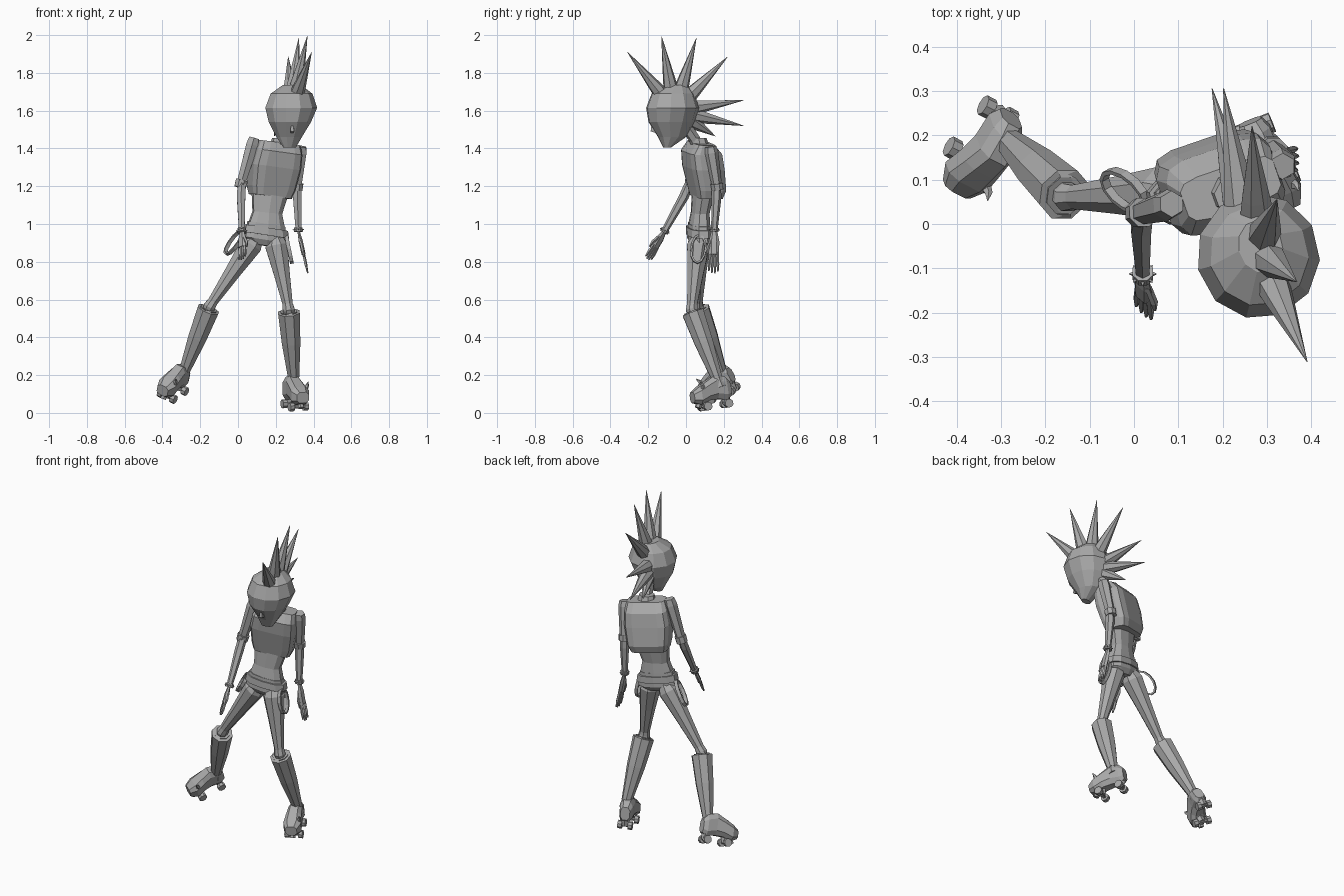
import bpy, bmesh
from math import sin, cos, pi, radians, copysign
from mathutils import Vector

cube = bpy.data.objects.get("Cube")
if cube:
    bpy.data.objects.remove(cube, do_unlink=True)

grey = bpy.data.materials.new("plain grey")
grey.use_nodes = True
grey.diffuse_color = (0.4, 0.4, 0.4, 1)
grey.node_tree.nodes["Principled BSDF"].inputs["Base Color"].default_value = (0.4, 0.4, 0.4, 1)


def finish(name, bm):
    bmesh.ops.recalc_face_normals(bm, faces=bm.faces)
    mesh = bpy.data.meshes.new(name)
    bm.to_mesh(mesh)
    bm.free()
    mesh.materials.append(grey)
    obj = bpy.data.objects.new(name, mesh)
    bpy.context.collection.objects.link(obj)


def skin(bm, rings, closed=False):
    """Bridge rings of points, capping the ends unless the path is closed."""
    loops = [[bm.verts.new(p) for p in ring] for ring in rings]
    pairs = list(zip(loops, loops[1:]))
    if closed:
        pairs.append((loops[-1], loops[0]))
    n = len(loops[0])
    for a, b in pairs:
        for i in range(n):
            j = (i + 1) % n
            bm.faces.new((a[i], a[j], b[j], b[i]))
    if not closed:
        bm.faces.new(loops[0])
        bm.faces.new(loops[-1])


def oval(center, u, v, n, power=1.0):
    pts = []
    for i in range(n):
        a = 2 * pi * (i + 0.5) / n
        c, s = cos(a), sin(a)
        pts.append(Vector(center) + u * copysign(abs(c) ** power, c) + v * copysign(abs(s) ** power, s))
    return pts


def body(name, rings, sides=10, yaw=0, slope=0, power=1.0):
    """Stack level ovals given as (x, y, z, half width, half depth)."""
    bm = bmesh.new()
    u = Vector((cos(radians(yaw)), sin(radians(yaw)), slope))
    v = Vector((-sin(radians(yaw)), cos(radians(yaw)), 0))
    skin(bm, [oval((x, y, z), u * w, v * d, sides, power) for x, y, z, w, d in rings])
    finish(name, bm)


def add_tube(bm, path, radii, sides=6, flat=1.0, hint=(0, 1, 0), closed=False):
    """Sweep a ring along a path; flat scales it across the hint direction."""
    pts = [Vector(p) for p in path]
    rings = []
    for i, p in enumerate(pts):
        if closed:
            d = pts[(i + 1) % len(pts)] - pts[i - 1]
        else:
            d = pts[min(i + 1, len(pts) - 1)] - pts[max(i - 1, 0)]
        v = Vector(hint)
        v = (v - v.project(d)).normalized()
        u = v.cross(d).normalized()
        rings.append(oval(p, u * radii[i] * flat, v * radii[i], sides))
    skin(bm, rings, closed)


def tube(name, path, radii, sides=6, flat=1.0, hint=(0, 1, 0), closed=False):
    bm = bmesh.new()
    add_tube(bm, path, radii, sides, flat, hint, closed)
    finish(name, bm)


# Head: faceted egg leaning over the chest
body("head", [(0.273, -0.10, 1.405, 0.034, 0.02), (0.27, -0.075, 1.46, 0.068, 0.075),
              (0.273, -0.077, 1.54, 0.113, 0.125), (0.28, -0.072, 1.615, 0.139, 0.142),
              (0.282, -0.07, 1.69, 0.112, 0.115), (0.285, -0.05, 1.735, 0.05, 0.06)],
     sides=11, yaw=13)
tube("nose", [(0.287, -0.175, 1.55), (0.287, -0.178, 1.495), (0.284, -0.145, 1.485)],
     [0.003, 0.014, 0.01], 4, hint=(1, 0, 0))

# Hair: a row of spikes over the crown and down the back
core = Vector((0.28, -0.06, 1.60))
tips = [(0.39, -0.31, 1.91), (0.367, -0.13, 1.995), (0.322, 0.055, 1.985), (0.266, 0.22, 1.885),
        (0.202, 0.305, 1.655), (0.176, 0.305, 1.52), (0.19, 0.155, 1.465)]
bm = bmesh.new()
for t in tips:
    tip = Vector(t)
    root = core + (tip - core).normalized() * 0.10
    if tip.z < 1.7:
        root = Vector((0.245, 0.02, root.z))
    add_tube(bm, [root, root.lerp(tip, 0.25), tip], [0.042, 0.033, 0.001], 7, hint=(1, 0.2, 0))
finish("hair_spikes", bm)

# Neck, chest, waist, hips and belt
tube("neck", [(0.215, 0.075, 1.38), (0.235, 0.045, 1.45), (0.26, -0.01, 1.53)], [0.035, 0.03, 0.03])
body("collar", [(0.22, 0.075, 1.41, 0.055, 0.05), (0.225, 0.068, 1.455, 0.045, 0.04)], 8, 20)
body("chest", [(0.17, 0.107, 1.145, 0.108, 0.07), (0.175, 0.11, 1.19, 0.122, 0.084),
               (0.192, 0.092, 1.30, 0.134, 0.092), (0.207, 0.083, 1.38, 0.126, 0.09),
               (0.218, 0.08, 1.43, 0.112, 0.05)], 12, 19, -0.13, 0.42)
body("waist", [(0.15, 0.07, 0.99, 0.10, 0.055), (0.155, 0.075, 1.06, 0.08, 0.047),
               (0.17, 0.09, 1.17, 0.10, 0.055)], 10, 12, -0.1, 0.8)
body("hips", [(0.143, 0.07, 0.885, 0.07, 0.04), (0.145, 0.07, 0.915, 0.117, 0.058),
              (0.15, 0.07, 1.0, 0.102, 0.056)], 10, 12, -0.15, 0.8)
body("belt", [(0.148, 0.07, 0.94, 0.124, 0.066), (0.15, 0.07, 0.98, 0.117, 0.064)], 10, 12, -0.15, 0.8)


def strap(name, top, low, half):
    """Loop of strap hanging from the belt."""
    top, low, half = Vector(top), Vector(low), Vector(half)
    mid, drop = (top + low) / 2, (top - low) / 2
    path = [mid + drop * cos(2 * pi * i / 12) + half * sin(2 * pi * i / 12) for i in range(12)]
    tube(name, path, [0.014] * 12, 4, 0.5, drop.cross(half), True)


strap("right_strap", (0.02, 0.07, 0.965), (-0.06, 0.08, 0.84), (0.025, -0.045, 0))
strap("left_strap", (0.255, 0.07, 0.94), (0.285, 0.06, 0.795), (0, 0.038, 0))


def arm(side, shoulder, elbow, wrist, tip, across, thumb):
    shoulder, elbow, wrist, tip, across = map(Vector, (shoulder, elbow, wrist, tip, across))
    reach = elbow - shoulder
    tube(side + "_sleeve", [shoulder, shoulder + reach * 0.15, elbow - reach * 0.05],
         [0.03, 0.036, 0.027], 6)
    tube(side + "_elbow", [elbow + reach * 0.07, elbow - reach * 0.09], [0.033, 0.035], 8)
    tube(side + "_forearm", [elbow - reach * 0.1, elbow.lerp(wrist, 0.25), wrist], [0.024, 0.026, 0.017])
    # Studded wristband
    line = (wrist - elbow).normalized()
    across = (across - across.project(line)).normalized()
    tube(side + "_wristband", [wrist - line * 0.016, wrist + line * 0.006], [0.025, 0.025], 8)
    bm = bmesh.new()
    w = line.cross(across).normalized()
    for k in range(8):
        out = across * cos(k * pi / 4) + w * sin(k * pi / 4)
        base = wrist - line * 0.005 + out * 0.021
        add_tube(bm, [base, base + out * 0.01], [0.006, 0.001], 4, hint=line)
    finish(side + "_wrist_studs", bm)
    # Flat palm with spread fingers
    palm = wrist.lerp(tip, 0.55)
    tube(side + "_palm", [wrist, wrist.lerp(tip, 0.25), palm], [0.015, 0.028, 0.027], 6, 0.45, across)
    bm = bmesh.new()
    for k in (-1.5, -0.5, 0.5, 1.5):
        add_tube(bm, [palm.lerp(wrist, 0.1) + across * 0.012 * k,
                      palm.lerp(tip, 0.5) + across * 0.015 * k,
                      palm.lerp(tip, 1 - abs(k) * 0.1) + across * 0.016 * k],
                 [0.008, 0.008, 0.004], 5, hint=across)
    root = wrist.lerp(tip, 0.2) + across * 0.015 * thumb
    add_tube(bm, [root, root + (tip - wrist) * 0.25 + across * 0.02 * thumb,
                  root + (tip - wrist) * 0.42 + across * 0.022 * thumb], [0.009, 0.009, 0.004], 5, hint=across)
    finish(side + "_fingers", bm)


arm("right", (0.085, 0.045, 1.455), (0.015, 0.025, 1.21), (0.02, -0.115, 0.96),
    (0.022, -0.205, 0.81), (0.7, -0.6, 0.4), 1)
arm("left", (0.335, 0.13, 1.41), (0.312, 0.165, 1.195), (0.32, 0.15, 0.965),
    (0.37, 0.145, 0.735), (0, 1, 0), -1)


def leg(side, hip, knee, ankle):
    hip, knee, ankle = map(Vector, (hip, knee, ankle))
    tube(side + "_thigh", [hip, hip.lerp(knee, 0.12), hip.lerp(knee, 0.5), hip.lerp(knee, 0.93),
                           knee, knee.lerp(ankle, 0.15)],
         [0.04, 0.064, 0.046, 0.029, 0.034, 0.028], 8)
    # Wide open shin guard with an inner lip
    top = knee.lerp(ankle, 0.05)
    tube(side + "_shin_guard", [top.lerp(ankle, 0.1), top - (ankle - top) * 0.02, top,
                                top.lerp(ankle, 0.45), ankle],
         [0.04, 0.047, 0.062, 0.053, 0.031], 8)
    tube(side + "_ankle", [ankle.lerp(knee, 0.03), ankle + (ankle - knee) * 0.12], [0.028, 0.033], 8)


def skate(side, origin, forward, up):
    f = Vector(forward).normalized()
    u = Vector(up)
    u = (u - u.project(f)).normalized()
    s = f.cross(u)
    o = Vector(origin)

    def at(x, t, z):
        return o + s * x + f * t + u * z

    # Boot as cross-sections from heel to toe: distance, low, high, half width
    sections = [(-0.09, 0.06, 0.14, 0.028), (-0.065, 0.04, 0.17, 0.04), (-0.01, 0.05, 0.185, 0.042),
                (0.04, 0.05, 0.16, 0.048), (0.09, 0.034, 0.135, 0.054), (0.128, 0.05, 0.11, 0.036)]
    bm = bmesh.new()
    skin(bm, [oval(at(0, t, (a + b) / 2), s * w, u * (b - a) / 2, 8, 0.7) for t, a, b, w in sections])
    finish(side + "_skate_boot", bm)
    # Axles and wheels, closer together at the heel, and a round toe stop
    bm = bmesh.new()
    for t, half in ((-0.06, 0.03), (0.065, 0.04)):
        add_tube(bm, [at(-half, t, 0.024), at(half, t, 0.024)], [0.01, 0.01], 6, hint=f)
        add_tube(bm, [at(0, t, 0.02), at(0, t, 0.07)], [0.02, 0.028], 6, hint=f)
        for x in (-half, half):
            add_tube(bm, [at(x - 0.012, t, 0.024), at(x + 0.012, t, 0.024)], [0.024, 0.024], 8, hint=f)
    add_tube(bm, [at(0, 0.09, 0.05), at(0, 0.105, 0.022)], [0.014, 0.018], 6, hint=s)
    finish(side + "_skate_wheels", bm)
    # Small horn on the toe
    tube(side + "_toe_horn", [at(-0.035, 0.075, 0.115), at(-0.045, 0.08, 0.14),
                              at(-0.045, 0.09, 0.158)], [0.014, 0.009, 0.001], 5, hint=s)


leg("right", (0.10, 0.07, 0.935), (-0.15, 0.06, 0.565), (-0.282, 0.185, 0.225))
leg("left", (0.195, 0.07, 0.93), (0.268, 0.03, 0.55), (0.295, 0.165, 0.18))
skate("right", (-0.343, 0.215, 0.088), (-0.53, -0.75, -0.3), (0.38, -0.1, 0.93))
skate("left", (0.295, 0.162, 0.018), (0.38, -0.92, -0.13), (0, -0.13, 1))
